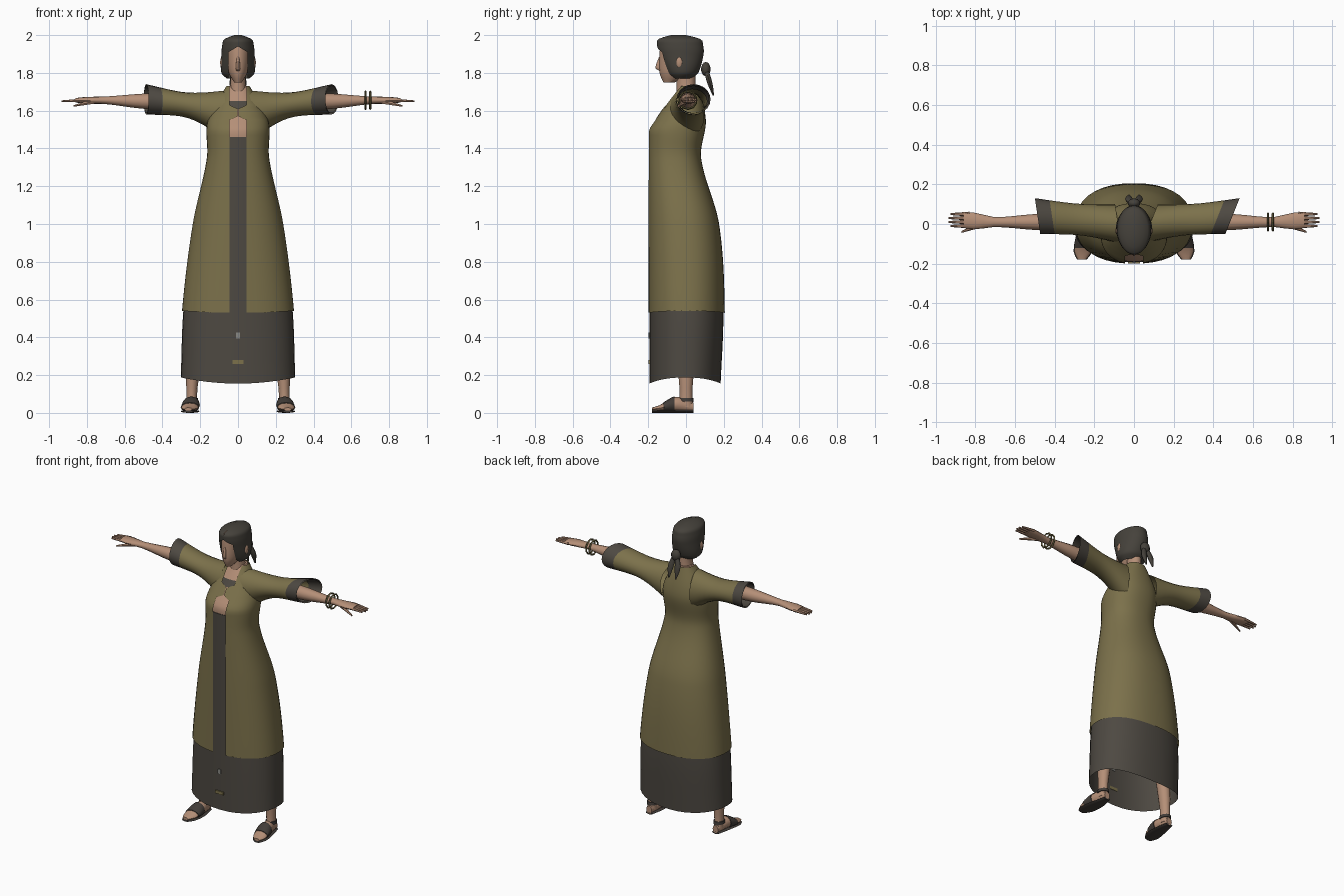
import bpy, bmesh, math
from mathutils import Vector

if "Cube" in bpy.data.objects:
    bpy.data.objects.remove(bpy.data.objects["Cube"])


def material(name, red, green, blue):
    made = bpy.data.materials.new(name)
    made.use_nodes = True
    made.diffuse_color = (red, green, blue, 1)
    shader = made.node_tree.nodes["Principled BSDF"]
    shader.inputs["Base Color"].default_value = made.diffuse_color
    shader.inputs["Roughness"].default_value = 1
    return made


OLIVE = material("olive cloth", .2, .165, .07)
CHARCOAL = material("charcoal cloth", .075, .066, .054)
SKIN = material("skin", .46, .275, .185)
HAIR = material("dark hair", .06, .054, .044)
LEATHER = material("sandal leather", .055, .046, .04)
BRASS = material("dull brass", .13, .11, .045)
SILVER = material("grey trim", .25, .25, .23)


def finish(mesh_data, name, materials, rule=None):
    """Turn a bmesh into a smooth-shaded object, coloured by a face rule."""
    bmesh.ops.recalc_face_normals(mesh_data, faces=mesh_data.faces)
    if rule:
        for face in mesh_data.faces:
            face.material_index = int(rule(face.calc_center_median()))
    mesh = bpy.data.meshes.new(name)
    mesh_data.to_mesh(mesh)
    mesh_data.free()
    for entry in materials:
        mesh.materials.append(entry)
    made = bpy.data.objects.new(name, mesh)
    bpy.context.collection.objects.link(made)
    bpy.ops.object.select_all(action='DESELECT')
    made.select_set(True)
    bpy.context.view_layer.objects.active = made
    bpy.ops.object.shade_smooth_by_angle(angle=math.radians(50))


def spread(start, end, count):
    return [start + (end - start) * i / (count - 1) for i in range(count)]


def along(keys, where):
    """Smooth curve through keys; the first value of each key is its station."""
    last = len(keys) - 1
    index = next((i for i in range(last) if where <= keys[i + 1][0]), last - 1)
    before, start, end, after = [Vector(keys[min(max(i, 0), last)])
                                 for i in range(index - 1, index + 3)]
    span = end[0] - start[0]
    leave = start + (end - before) * (span / 3 / (end[0] - before[0]))
    arrive = end - (after - start) * (span / 3 / (after[0] - start[0]))
    t = (where - start[0]) / span
    u = 1 - t
    return start * u**3 + leave * (3 * u * u * t) + arrive * (3 * u * t * t) + end * t**3


def loft(name, rings, materials, rule=None, closed=True, bottom=True, top=True):
    mesh_data = bmesh.new()
    loops = [[mesh_data.verts.new(point) for point in ring] for ring in rings]
    count = len(loops[0])
    for lower, upper in zip(loops, loops[1:]):
        for i in range(count if closed else count - 1):
            j = (i + 1) % count
            mesh_data.faces.new((lower[i], lower[j], upper[j], upper[i]))
    if bottom:
        mesh_data.faces.new(loops[0])
    if top:
        mesh_data.faces.new(loops[-1])
    finish(mesh_data, name, materials, rule)


def tube(name, axis, keys, materials, side=1, start=None, end=None, grow=0,
         lean=0, rule=None, ends=True, sides=12):
    """Ellipses along an axis; keys hold station, two centres and two radii."""
    start = keys[0][0] if start is None else start
    end = keys[-1][0] if end is None else end
    rings = []
    for where in spread(start, end, 12):
        _, across, up, wide, high = along(keys, where)
        ring = []
        for angle in spread(0, math.tau, sides + 1)[:-1]:
            a = across + (wide + grow) * math.cos(angle)
            b = up + (high + grow) * math.sin(angle)
            x, y, z = {"x": (where + lean * a, a, b), "y": (a, where, b), "z": (a, b, where)}[axis]
            ring.append((side * x, y, z))
        rings.append(ring)
    loft(name, rings, materials, rule, bottom=ends, top=ends)


def level_ring(z, width, front, back, gap=0, power=1, sag=0):
    """Rounded level outline, optionally open at the front by a half width."""
    first = math.asin((gap / width) ** (1 / power))
    angles = spread(first, math.tau - first, 37)
    ring = []
    for angle in angles if gap else angles[:-1]:
        s, c = math.sin(angle), math.cos(angle)
        s, c = math.copysign(abs(s) ** power, s), math.copysign(abs(c) ** power, c)
        ring.append((width * s, (front + back - (back - front) * c) / 2, z + sag * s * s))
    return ring


# Clothed body: height, half width, back depth
BODY = [(.15, .31, .19), (.55, .295, .205), (1, .24, .175), (1.35, .165, .08),
        (1.55, .16, .105), (1.75, .05, .06)]


def body_ring(z, inset=0, gap=0):
    _, width, back = along(BODY, z)
    front = .7 * max(0, z - 1.5) - .2
    return level_ring(z, width - inset, front + inset, back - inset, gap, .88, .06 * max(0, .7 - z))


def box(name, height, width, tall, colour):
    """Thin plate on the front of the skirt."""
    mesh_data = bmesh.new()
    bmesh.ops.create_cube(mesh_data, size=1)
    for vert in mesh_data.verts:
        vert.co = Vector((0, -.195, height)) + vert.co * Vector((width, .009, tall))
    finish(mesh_data, name, [colour])


def ball(name, center, size, colour):
    mesh_data = bmesh.new()
    bmesh.ops.create_uvsphere(mesh_data, u_segments=10, v_segments=7, radius=1)
    for vert in mesh_data.verts:
        vert.co = Vector(center) + vert.co * Vector(size)
    finish(mesh_data, name, [colour])


# Long under-gown, open at the hem, with two small trims
loft("gown", [body_ring(z, .007) for z in spread(.155, 1.46, 16)], [CHARCOAL], bottom=False)
box("gown_bar", .27, .06, .02, OLIVE)
box("gown_mark", .41, .02, .03, SILVER)

# Chest with a dark band below the neckline, and the neck
loft("chest", [body_ring(z, .01) for z in spread(1.43, 1.73, 16)], [SKIN, CHARCOAL],
     lambda c: 1.61 < c.z < 1.65)
tube("neck", "z", [(1.68, 0, 0, .05, .05), (1.75, 0, 0, .04, .05), (1.83, 0, 0, .04, .05)], [SKIN])

# Open-fronted coat, closed by a narrow bridge at the chest
loft("coat", [body_ring(z, gap=.002 if abs(z - 1.59) < .03 else .046) for z in spread(.53, 1.73, 61)],
     [OLIVE], closed=False, bottom=False, top=False)

SLEEVE = [(.08, 0, 1.58, .1, .125), (.2, .015, 1.615, .085, .08),
          (.3, .025, 1.635, .08, .065), (.48, .04, 1.66, .09, .08)]
ARM = [(.3, .01, 1.65, .045, .045), (.5, .01, 1.65, .04, .04), (.7, .01, 1.655, .025, .02),
       (.8, .015, 1.655, .042, .018), (.86, .02, 1.655, .04, .012)]
LEG = [(.03, .245, 0, .03, .04), (.1, .245, 0, .028, .033), (.2, .24, 0, .035, .04), (.6, .2, 0, .06, .06)]
FOOT = [(-.18, .263, .02, .02, .008), (-.14, .257, .025, .043, .016),
        (-.05, .247, .045, .04, .04), (.04, .245, .03, .02, .025)]
SOLE = [(y, x, .008, wide + .004, .008) for y, x, z, wide, high in FOOT]
STRAND = [(1.68, .025, .145, .004, .004), (1.75, .025, .125, .02, .014), (1.82, .01, .105, .012, .012)]

for label, side, lean in (("left_", 1, .4), ("right_", -1, .15)):
    # Bell sleeve with a dark cuff and lining
    tube(label + "sleeve", "x", SLEEVE, [OLIVE, CHARCOAL], side, lean=lean, ends=False, sides=20,
         rule=lambda c: abs(c.x) - lean * c.y > .42)
    tube(label + "sleeve_lining", "x", SLEEVE, [CHARCOAL], side, start=.4, grow=-.007,
         lean=lean, ends=False, sides=20)

    # Arm, four fingers and thumb
    tube(label + "arm", "x", ARM, [SKIN], side)
    for k in range(4):
        y = .02 * k - .01
        tip = .94 - .01 * abs(k - 1.5)
        tube(label + "finger", "x", [(.83, y, 1.655, .012, .01), (tip, y, 1.65, .005, .005)],
             [SKIN], side, sides=6)
    tube(label + "thumb", "x", [(.76, 0, 1.65, .015, .015), (.87, -.04, 1.625, .005, .005)],
         [SKIN], side, sides=6)

    # Leg, foot and sandal
    tube(label + "leg", "z", LEG, [SKIN], side)
    tube(label + "foot", "y", FOOT, [SKIN], side)
    tube(label + "sandal_sole", "y", SOLE, [LEATHER], side)
    tube(label + "sandal_strap", "y", FOOT, [LEATHER], side, start=-.12, end=-.06, grow=.004)
    tube(label + "ankle_strap", "z", LEG, [LEATHER], side, start=.06, end=.08, grow=.005)

    # Ear and trailing strand of hair
    ball(label + "ear", (side * .085, -.035, 1.855), (.01, .018, .03), SKIN)
    tube(label + "hair_strand", "z", STRAND, [HAIR], side, sides=8)

# Two bracelets on the left wrist
for x in (.675, .7):
    bpy.ops.mesh.primitive_torus_add(location=(x, .01, 1.655), rotation=(0, math.pi / 2, 0),
                                     major_radius=.046, minor_radius=.006,
                                     major_segments=10, minor_segments=4)
    bpy.context.object.name = "left_bracelet"
    bpy.context.object.data.materials.append(BRASS)

# Head and nose
tube("head", "z", [(1.75, 0, -.09, .02, .03), (1.8, 0, -.055, .05, .085),
                   (1.9, 0, -.04, .065, .1), (1.95, 0, -.04, .065, .095)], [SKIN], sides=20)
tube("nose", "z", [(1.81, 0, -.136, .009, .004), (1.825, 0, -.145, .012, .016),
                   (1.885, 0, -.137, .006, .006)], [SKIN], sides=8)

# Hair framing the face (height, half width, front, back), gathered at the nape
HEAD_OF_HAIR = [(1.77, .06, -.08, .03), (1.8, .088, -.105, .065), (1.9, .088, -.145, .093),
                (1.95, .083, -.153, .09), (1.98, .07, -.145, .075), (2, .02, -.08, 0)]
loft("hair", [level_ring(*along(HEAD_OF_HAIR, z), gap=.05 * min(1, max(.02, (1.94 - z) / .03)))
              for z in spread(1.77, 2, 24)], [HAIR], closed=False, bottom=False)
ball("hair_knot", (0, .105, 1.82), (.033, .025, .038), HAIR)
